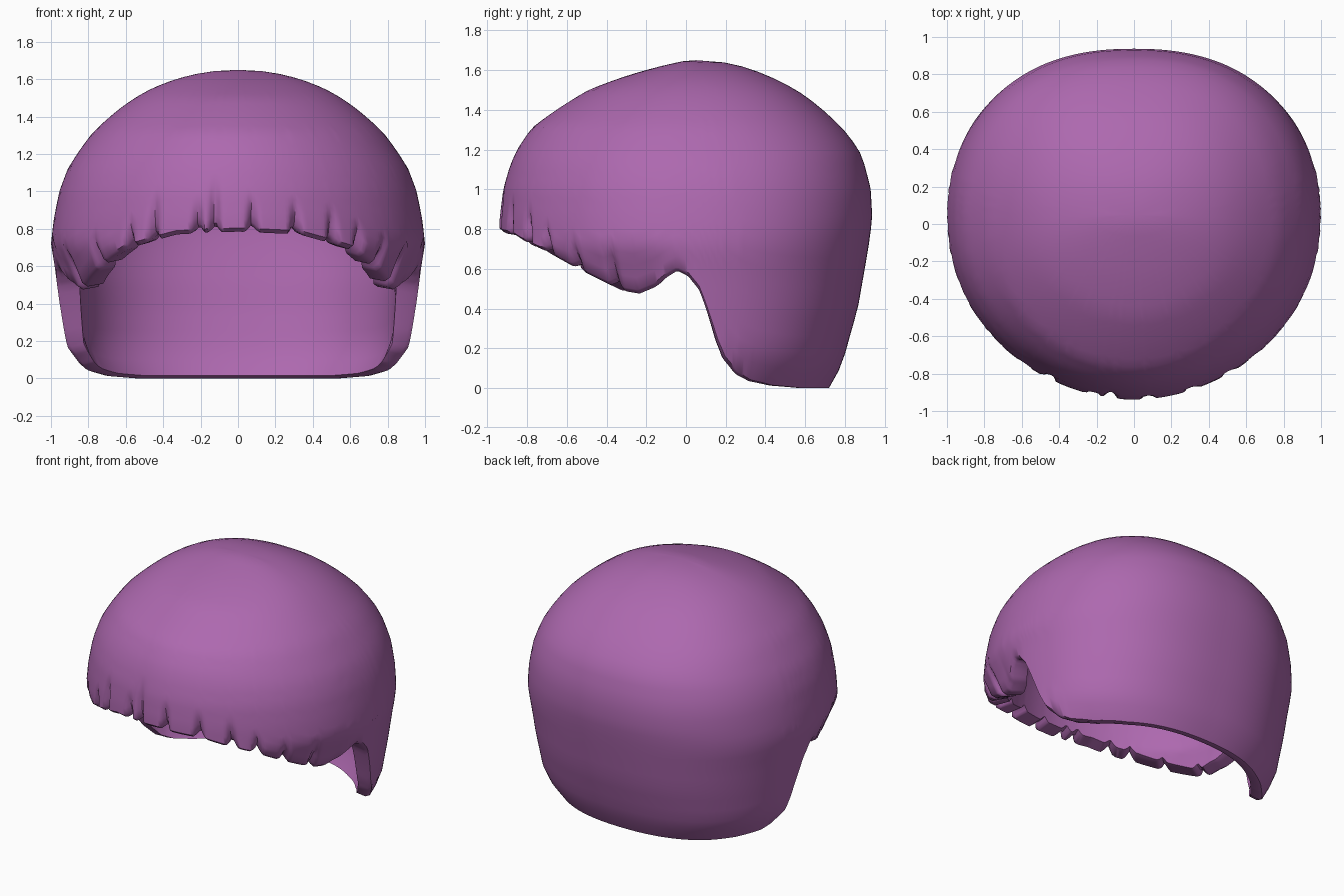
import bpy, bmesh, math

if "Cube" in bpy.data.objects:
    bpy.data.objects.remove(bpy.data.objects["Cube"])

TOP, Y0 = 1.65, 0.05
COLS, ROWS = 400, 28

# Dome profile: height, half width, front y, back y
PROFILE = [(1.65, 0, .05, .05), (1.63, .21, -.08, .24), (1.6, .33, -.2, .34),
           (1.55, .46, -.36, .46), (1.5, .55, -.49, .555), (1.44, .635, -.59, .64),
           (1.31, .78, -.775, .785), (1.2, .86, -.85, .87), (1.12, .91, -.885, .9),
           (1.0, .955, -.92, .93), (.85, .985, -.938, .938), (.72, 1.0, -.94, .92),
           (.6, .98, -.94, .9), (.4, .955, -.92, .865), (.17, .925, -.88, .8),
           (.05, .86, -.8, .755), (0, .8, -.75, .72)]
# Lower hem: angle (-90 front, 0 side, 90 back), height
HEM = [(-90, .785), (-70, .77), (-52, .69), (-38, .59), (-24, .49), (-18, .475),
       (-12, .51), (-8, .56), (-5, .59), (-2, .565), (1, .49), (4, .36), (7, .23),
       (10, .14), (15, .07), (21, .035), (32, .012), (50, 0), (90, 0)]
# Gaps between the fringe locks: x position, notch height
GAPS = [(-.905, .16), (-.75, .09), (-.57, .06), (-.45, .17), (-.22, .1), (-.13, .22),
        (.08, .12), (.31, .1), (.50, .11), (.63, .06), (.76, .08), (.875, .16)]
GAPS = [(-math.acos(x / .97), h) for x, h in GAPS]


def interp(table, t, col=1):
    for a, b in zip(table, table[1:]):
        if t <= b[0]:
            f = max(0, (t - a[0]) / (b[0] - a[0]))
            return a[col] + (b[col] - a[col]) * f
    return table[-1][col]


DOME = [(math.sqrt(TOP - r[0]),) + r[1:] for r in PROFILE]


def surface(a, z):
    """Point on the smooth outer dome at azimuth a and height z."""
    w = math.sqrt(max(0, TOP - z))
    c, s = math.cos(a), math.sin(a)
    e = 2 / (2.12 + .16 * s)
    depth = interp(DOME, w, 3) - Y0 if s > 0 else Y0 - interp(DOME, w, 2)
    taper = 1 - .3 * max(0, .72 - z) * min(1, max(0, -s * 4))
    x = math.copysign(abs(c) ** e, c) * interp(DOME, w, 1) * taper
    y = math.copysign(abs(s) ** e, s) * depth * taper
    return x, y


def hem(a):
    return interp(HEM, math.degrees(math.asin(math.sin(a))))


def groove(a):
    """Strength and height of the nearest fringe gap."""
    g, h = min(((abs(a - p), h) for p, h in GAPS), key=lambda v: v[0])
    return max(0, 1 - g / .045) ** 1.3, h


bm = bmesh.new()
outer, rim, inner = [], [], []
for i in range(COLS):
    a = -math.pi + 2 * math.pi * i / COLS
    g, gh = groove(a)
    z_edge = hem(a) + .04 * g
    lip = .02 * min(1, z_edge / .1)
    col_o, col_i = [], []
    for j in range(ROWS + 1):
        s = (j / ROWS) ** 1.5
        # outer shell, pinched in at each gap
        z = TOP - (TOP - z_edge - lip) * s
        x, y = surface(a, z)
        k = 1 - .06 * g * max(0, 1 - (z - z_edge) / (gh + .04))
        col_o.append(bm.verts.new((x * k, Y0 + y * k, z)))
        # inner shell, thinning towards the nape
        zi = TOP - (TOP - z_edge) * s
        x, y = surface(a, zi)
        t = .875 + .04 * max(0, 1 - zi / .5)
        col_i.append(bm.verts.new((x * t, Y0 + y * t, zi - .11 * (1 - s) + .015 * s)))
    # rounded lower lip
    x, y = surface(a, z_edge)
    k = .975 - .06 * g
    col_o.append(bm.verts.new((x * k, Y0 + y * k, z_edge)))
    outer.append(col_o)
    inner.append(col_i)

for i in range(COLS):
    n = (i + 1) % COLS
    for j in range(ROWS + 1):
        bm.faces.new((outer[i][j], outer[i][j + 1], outer[n][j + 1], outer[n][j]))
    for j in range(ROWS):
        bm.faces.new((inner[i][j], inner[n][j], inner[n][j + 1], inner[i][j + 1]))
    # hem rim
    bm.faces.new((outer[i][-1], inner[i][-1], inner[n][-1], outer[n][-1]))

bmesh.ops.remove_doubles(bm, verts=bm.verts, dist=.0005)
bmesh.ops.recalc_face_normals(bm, faces=bm.faces)

mesh = bpy.data.meshes.new("hair_cap")
bm.to_mesh(mesh)
bm.free()
hair = bpy.data.objects.new("hair_cap", mesh)
bpy.context.collection.objects.link(hair)

mat = bpy.data.materials.new("purple_hair")
mat.diffuse_color = (.42, .14, .43, 1)
mat.use_nodes = True
mat.node_tree.nodes["Principled BSDF"].inputs["Base Color"].default_value = mat.diffuse_color
mesh.materials.append(mat)

bpy.context.view_layer.objects.active = hair
hair.select_set(True)
bpy.ops.object.shade_smooth_by_angle(angle=math.radians(45))
